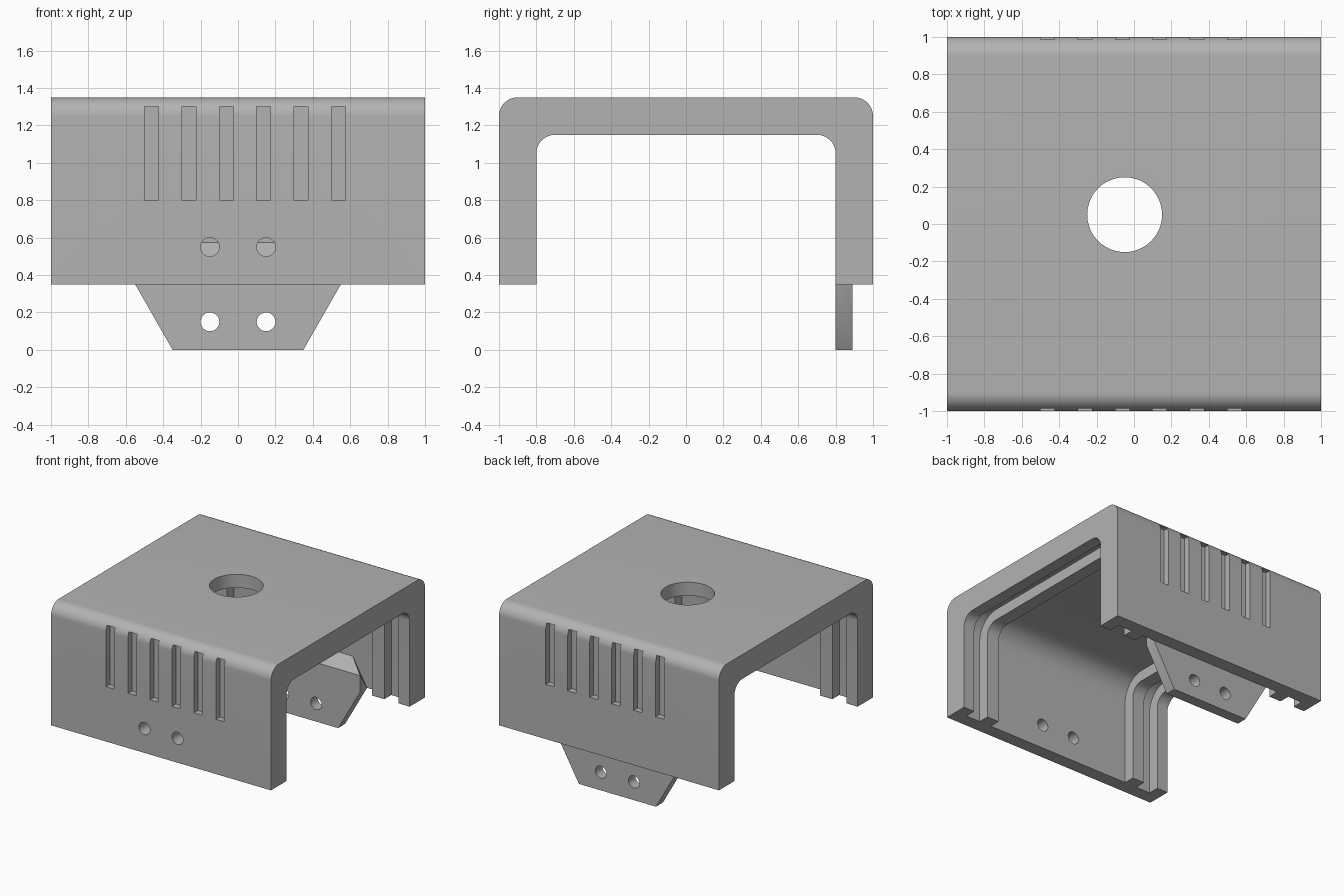
import bpy, bmesh, math

cube = bpy.data.objects.get("Cube")
if cube:
    bpy.data.objects.remove(cube)

grey = bpy.data.materials.new("plain grey")
grey.use_nodes = True
grey.diffuse_color = (0.45, 0.45, 0.45, 1)
grey.node_tree.nodes["Principled BSDF"].inputs["Base Color"].default_value = grey.diffuse_color

X_END, BOTTOM, DEPTH = 1.0, 0.35, 0.11


def finish(name, bm):
    bmesh.ops.recalc_face_normals(bm, faces=bm.faces)
    mesh = bpy.data.meshes.new(name)
    bm.to_mesh(mesh)
    bm.free()
    mesh.materials.append(grey)
    ob = bpy.data.objects.new(name, mesh)
    bpy.context.collection.objects.link(ob)
    return ob


def arch(name, half, top, radius, low, x0, x1):
    """Round-shouldered profile in the side plane, extruded along x."""
    pts = [(half, low)]
    for i in range(13):
        a = math.pi / 2 * i / 12
        pts.append((half - radius + radius * math.cos(a), top - radius + radius * math.sin(a)))
    pts += [(-y, z) for y, z in reversed(pts)]
    bm = bmesh.new()
    face = bm.faces.new([bm.verts.new((x0, y, z)) for y, z in pts])
    ext = bmesh.ops.extrude_face_region(bm, geom=[face])
    moved = [g for g in ext["geom"] if isinstance(g, bmesh.types.BMVert)]
    bmesh.ops.translate(bm, verts=moved, vec=(x1 - x0, 0, 0))
    return finish(name, bm)


def box(name, lo, hi):
    bm = bmesh.new()
    bmesh.ops.create_cube(bm, size=1)
    for v in bm.verts:
        v.co = [lo[i] if v.co[i] < 0 else hi[i] for i in range(3)]
    return finish(name, bm)


def drill(name, centre, radius, length, along_y):
    bm = bmesh.new()
    bmesh.ops.create_cone(bm, cap_ends=True, segments=48, radius1=radius,
                          radius2=radius, depth=length)
    ob = finish(name, bm)
    ob.location = centre
    if along_y:
        ob.rotation_euler.x = math.pi / 2
    return ob


def carve(ob, cutters):
    bpy.context.view_layer.update()
    bpy.context.view_layer.objects.active = ob
    for cutter in cutters:
        cutter.hide_render = True
        mod = ob.modifiers.new("cut", 'BOOLEAN')
        mod.operation = 'DIFFERENCE'
        mod.solver = 'EXACT'
        mod.object = cutter
        bpy.ops.object.modifier_apply(modifier=mod.name)
        bpy.data.objects.remove(cutter)
    bpy.ops.object.select_all(action='DESELECT')
    ob.select_set(True)
    bpy.ops.object.shade_smooth_by_angle(angle=math.radians(30))


# Cover: outer block hollowed to a U, with a deeper middle and a groove near each end
cover = arch("cover", 1.0, 1.35, 0.1, BOTTOM, -X_END, X_END)
cutters = [arch("opening_cutter", 0.8, 1.15, 0.1, 0, -1.2, 1.2)]
deep = (0.8 + DEPTH, 1.15 + DEPTH, 0.1 + DEPTH, 0.1)
deep = (0.89, 1.15 + DEPTH - 0.02, 0.19, 0.1)
cutters.append(arch("middle_cutter", *deep, -0.66, 0.66))
cutters.append(arch("groove_cutter", *deep, 0.77, 0.9))
cutters.append(arch("groove_cutter", *deep, -0.9, -0.77))

# Vent slots on the front and back walls
for i in range(6):
    x = -0.5 + 0.2 * i
    for y0, y1 in ((-1.1, -0.95), (0.95, 1.1)):
        cutters.append(box("slot_cutter", (x, y0, 0.8), (x + 0.075, y1, 1.3)))

# Top hole and the two front screw holes
cutters.append(drill("top_hole_cutter", (-0.05, 0.05, 1.3), 0.2, 0.6, False))
for x in (-0.15, 0.15):
    cutters.append(drill("screw_cutter", (x, -0.95, 0.55), 0.05, 0.4, True))
carve(cover, cutters)

# Mounting tab on the inside of the back wall, with a sloped top
bm = bmesh.new()
for s in (-1, 1):
    for y, top_x, top_z in ((0.8, 0.55, 0.485), (0.89, 0.42, 0.575)):
        for x, z in ((0.35, 0), (0.55, 0.35), (top_x, top_z)):
            bm.verts.new((s * x, y, z))
bmesh.ops.convex_hull(bm, input=bm.verts)
bmesh.ops.dissolve_limit(bm, angle_limit=0.01, verts=bm.verts, edges=bm.edges)
tab = finish("mounting_tab", bm)
carve(tab, [drill("tab_hole_cutter", (x, 0.85, 0.15), 0.05, 0.4, True) for x in (-0.15, 0.15)])
